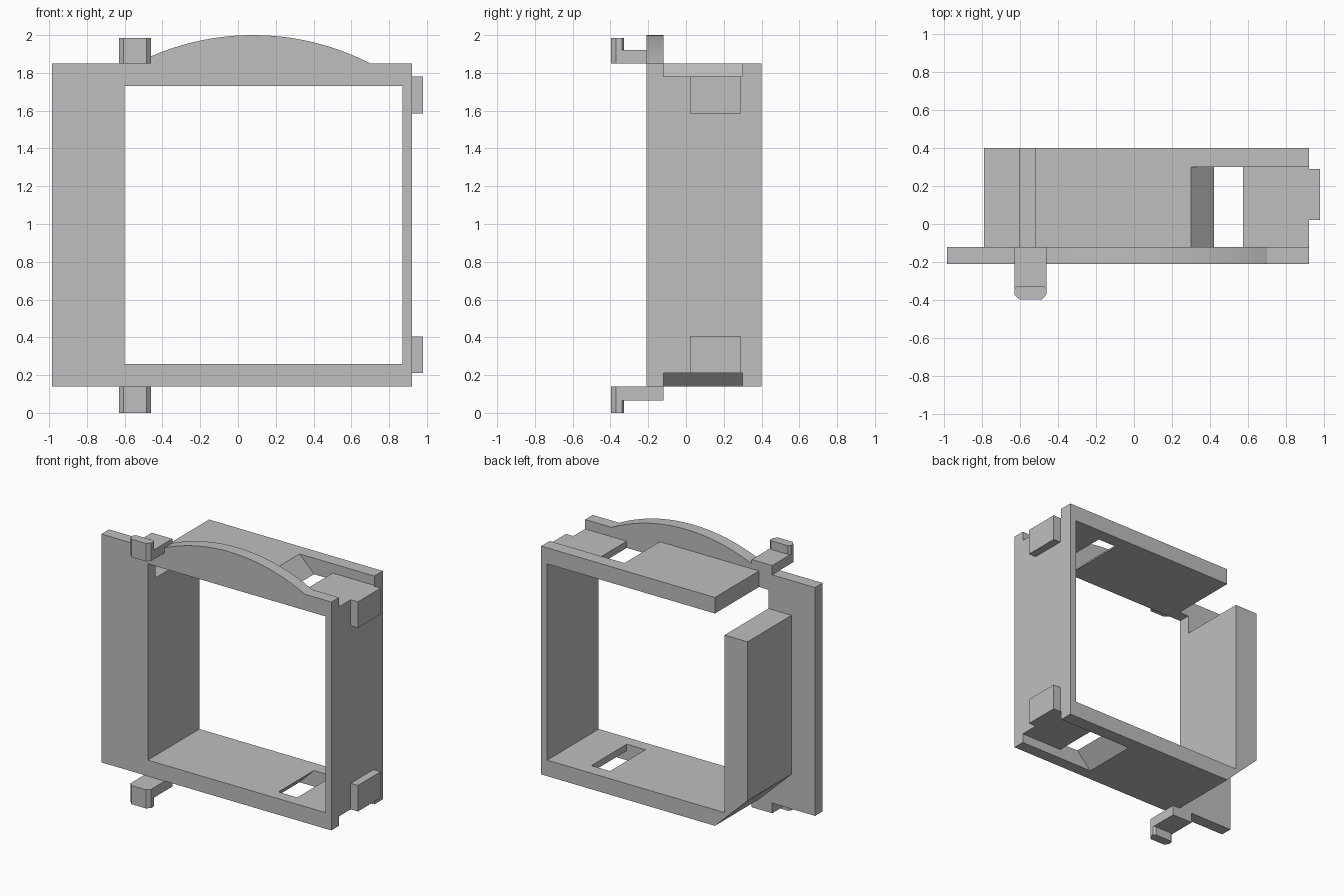
import bpy, bmesh, math

cube = bpy.data.objects.get("Cube")
if cube:
    bpy.data.objects.remove(cube, do_unlink=True)

GREY = (0.52, 0.52, 0.52, 1)
grey = bpy.data.materials.new("light grey plastic")
grey.use_nodes = True
grey.diffuse_color = GREY
grey.node_tree.nodes["Principled BSDF"].inputs["Base Color"].default_value = GREY

# Main levels
BOTTOM, TOP, MID = 0.14, 1.85, 0.995
FRONT, BACK_OF_PLATE, RAIL, BACK = -0.21, -0.12, 0.30, 0.40


def prism(name, points, low, high, axis="y"):
    """Extrude an outline: (x, z) along y, or (x, y) along z."""
    bm = bmesh.new()
    place = (lambda a, b, t: (a, t, b)) if axis == "y" else (lambda a, b, t: (a, b, t))
    face = bm.faces.new([bm.verts.new(place(a, b, low)) for a, b in points])
    new = bmesh.ops.extrude_face_region(bm, geom=[face])["geom"]
    shift = (0, high - low, 0) if axis == "y" else (0, 0, high - low)
    bmesh.ops.translate(bm, vec=shift, verts=[v for v in new if isinstance(v, bmesh.types.BMVert)])
    bmesh.ops.recalc_face_normals(bm, faces=bm.faces)
    mesh = bpy.data.meshes.new(name)
    bm.to_mesh(mesh)
    bm.free()
    mesh.materials.append(grey)
    obj = bpy.data.objects.new(name, mesh)
    bpy.context.collection.objects.link(obj)
    return obj


def rect(x0, x1, b0, b1):
    return [(x0, b0), (x1, b0), (x1, b1), (x0, b1)]


def flip(points):
    """Mirror an (x, z) outline about the middle height."""
    return [(x, 2 * MID - z) for x, z in points]


def boolean(obj, cutter, operation="DIFFERENCE"):
    mod = obj.modifiers.new("join or cut", "BOOLEAN")
    mod.operation = operation
    mod.solver = "EXACT"
    mod.object = cutter
    bpy.context.view_layer.objects.active = obj
    bpy.ops.object.modifier_apply(modifier=mod.name)
    bpy.data.objects.remove(cutter, do_unlink=True)


# Front plate with arched top and square opening
peak, half, sag = 0.08, 0.62, 0.15
radius = (half ** 2 + sag ** 2) / (2 * sag)
sweep = math.asin(half / radius)
steps = 40
arch = []
for i in range(steps + 1):
    a = sweep * (1 - 2 * i / steps)
    arch.append((peak + radius * math.sin(a), TOP + sag - radius * (1 - math.cos(a))))
outline = [(-0.985, BOTTOM), (0.92, BOTTOM), (0.92, TOP)] + arch + [(-0.985, TOP)]
plate = prism("front_plate", outline, FRONT, BACK_OF_PLATE)
boolean(plate, prism("opening_cutter", rect(-0.6, 0.87, 0.26, 1.73), -0.5, 0.5))

# Frame body: open loop with a gap between the top wall and the side pillar
loop = [(-0.52, TOP), (0.92, TOP), (0.92, BOTTOM), (-0.52, BOTTOM),
        (-0.79, 0.40), (-0.79, 1.59), (-0.6, 1.59), (-0.6, 0.26),
        (0.87, 0.26), (0.87, 1.73), (-0.52, 1.73)]
body = prism("frame_body", loop, BACK_OF_PLATE, BACK)

# Slots with a slanted end and a recessed tongue, top and bottom
slot = [(0.28, 1.87), (0.44, 1.71), (0.575, 1.71), (0.575, 1.78), (1.0, 1.78), (1.0, 1.87)]
for points in (slot, flip(slot)):
    boolean(body, prism("slot_cutter", points, FRONT, RAIL))

# Side clips
clip = rect(0.92, 0.98, 1.585, 1.78)
for side, points in (("upper", clip), ("lower", flip(clip))):
    prism(side + "_side_clip", points, 0.02, 0.29)

# Hooks: flat arm with a chamfered upright tip
x0, x1, c = -0.63, -0.46, 0.025
tip = [(x0 + c, -0.397), (x1 - c, -0.397), (x1, -0.37), (x1, -0.34),
       (x1 - 0.015, -0.328), (x0 + 0.015, -0.328), (x0, -0.34), (x0, -0.37)]
for side, arm, ends in (("upper", (TOP, 1.92), (TOP, 1.985)),
                        ("lower", (0.065, BOTTOM), (0.0, BOTTOM))):
    hook = prism(side + "_hook", rect(x0, x1, *arm), -0.345, BACK_OF_PLATE)
    boolean(hook, prism("hook_tip", tip, *ends, axis="z"), "UNION")

# Smooth arch, sharp corners elsewhere
bpy.ops.object.select_all(action="DESELECT")
plate.select_set(True)
bpy.context.view_layer.objects.active = plate
bpy.ops.object.shade_smooth_by_angle(angle=math.radians(15))
